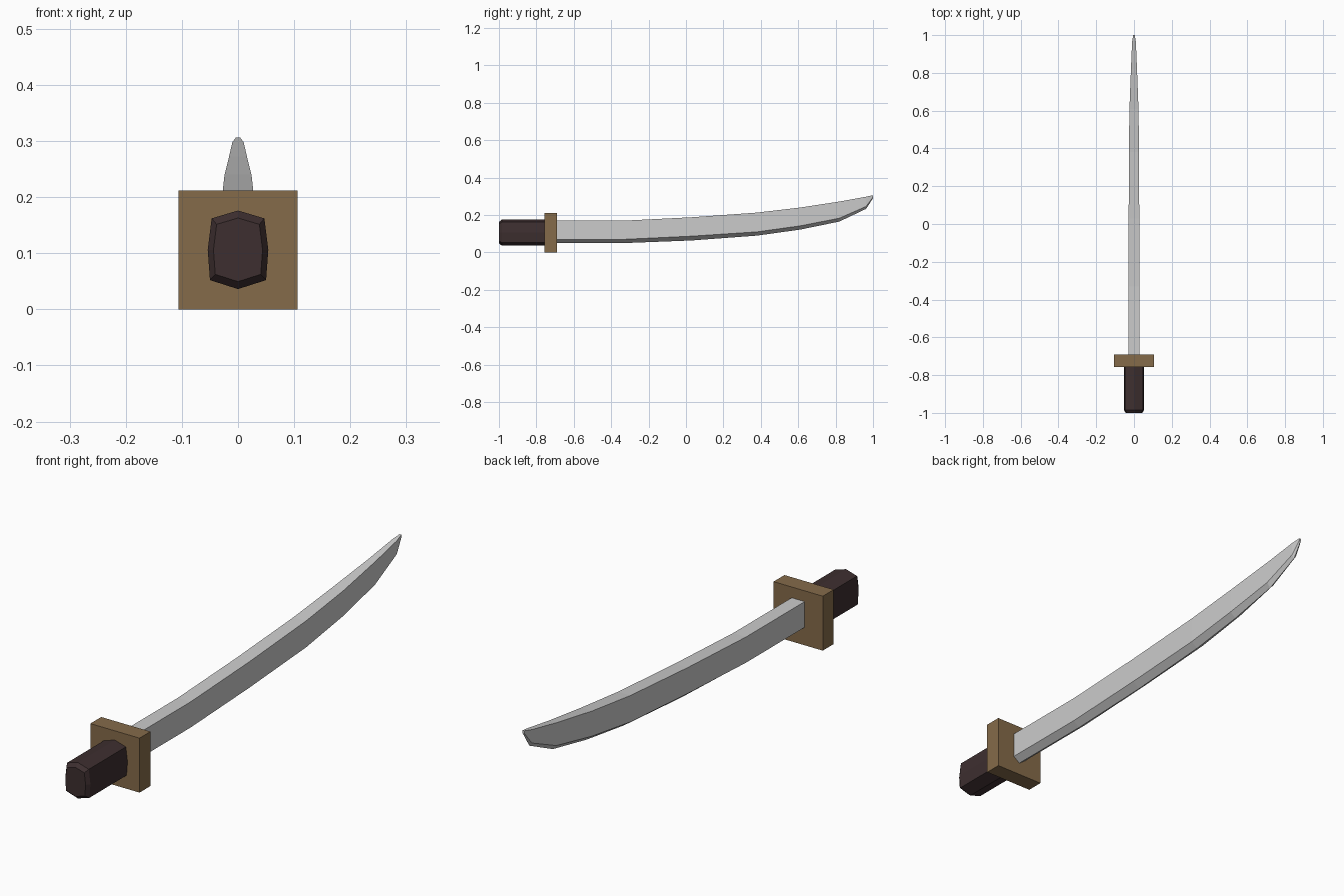
import bpy, bmesh

if "Cube" in bpy.data.objects:
    bpy.data.objects.remove(bpy.data.objects["Cube"])


def material(name, rgb):
    m = bpy.data.materials.new(name)
    m.diffuse_color = (*rgb, 1)
    m.use_nodes = True
    m.node_tree.nodes["Principled BSDF"].inputs["Base Color"].default_value = m.diffuse_color
    return m


def loft(name, rings, mat):
    """Skin a list of matching closed rings and cap both ends."""
    bm = bmesh.new()
    loops = [[bm.verts.new(p) for p in ring] for ring in rings]
    n = len(loops[0])
    for a, b in zip(loops, loops[1:]):
        for i in range(n):
            j = (i + 1) % n
            bm.faces.new((a[i], a[j], b[j], b[i]))
    bm.faces.new(loops[0])
    bm.faces.new(loops[-1])
    bmesh.ops.recalc_face_normals(bm, faces=bm.faces)
    me = bpy.data.meshes.new(name)
    bm.to_mesh(me)
    bm.free()
    me.materials.append(mat)
    ob = bpy.data.objects.new(name, me)
    bpy.context.collection.objects.link(ob)
    return ob


steel = material("steel", (0.6, 0.6, 0.6))
brass = material("dull_brass", (0.235, 0.147, 0.068))
wrap = material("dark_wrap", (0.047, 0.028, 0.029))

# Blade: y, half width, spine z, bevel z, cutting edge z
stations = [
    (-0.70, 0.028, 0.170, 0.070, 0.050),
    (-0.33, 0.028, 0.170, 0.070, 0.050),
    (0.03, 0.028, 0.188, 0.087, 0.064),
    (0.38, 0.027, 0.213, 0.110, 0.090),
    (0.61, 0.024, 0.240, 0.142, 0.122),
    (0.82, 0.016, 0.272, 0.183, 0.165),
    (0.963, 0.010, 0.298, 0.246, 0.233),
    (1.00, 0.004, 0.306, 0.296, 0.290),
]
loft("blade", [[(-w, y, t), (w, y, t), (w, y, b), (0, y, e), (-w, y, b)]
               for y, w, t, b, e in stations], steel)

# Square guard
loft("guard", [[(-0.106, y, 0), (0.106, y, 0), (0.106, y, 0.212), (-0.106, y, 0.212)]
               for y in (-0.757, -0.69)], brass)

# Eight-sided handle with a chamfered end
profile = [(0, 0.070), (0.047, 0.056), (0.054, 0), (0.050, -0.054),
           (0, -0.070), (-0.050, -0.054), (-0.054, 0), (-0.047, 0.056)]
loft("handle", [[(x * s, y, 0.106 + z * s) for x, z in profile]
                for y, s in ((-1.0, 0.81), (-0.985, 1), (-0.75, 1))], wrap)
